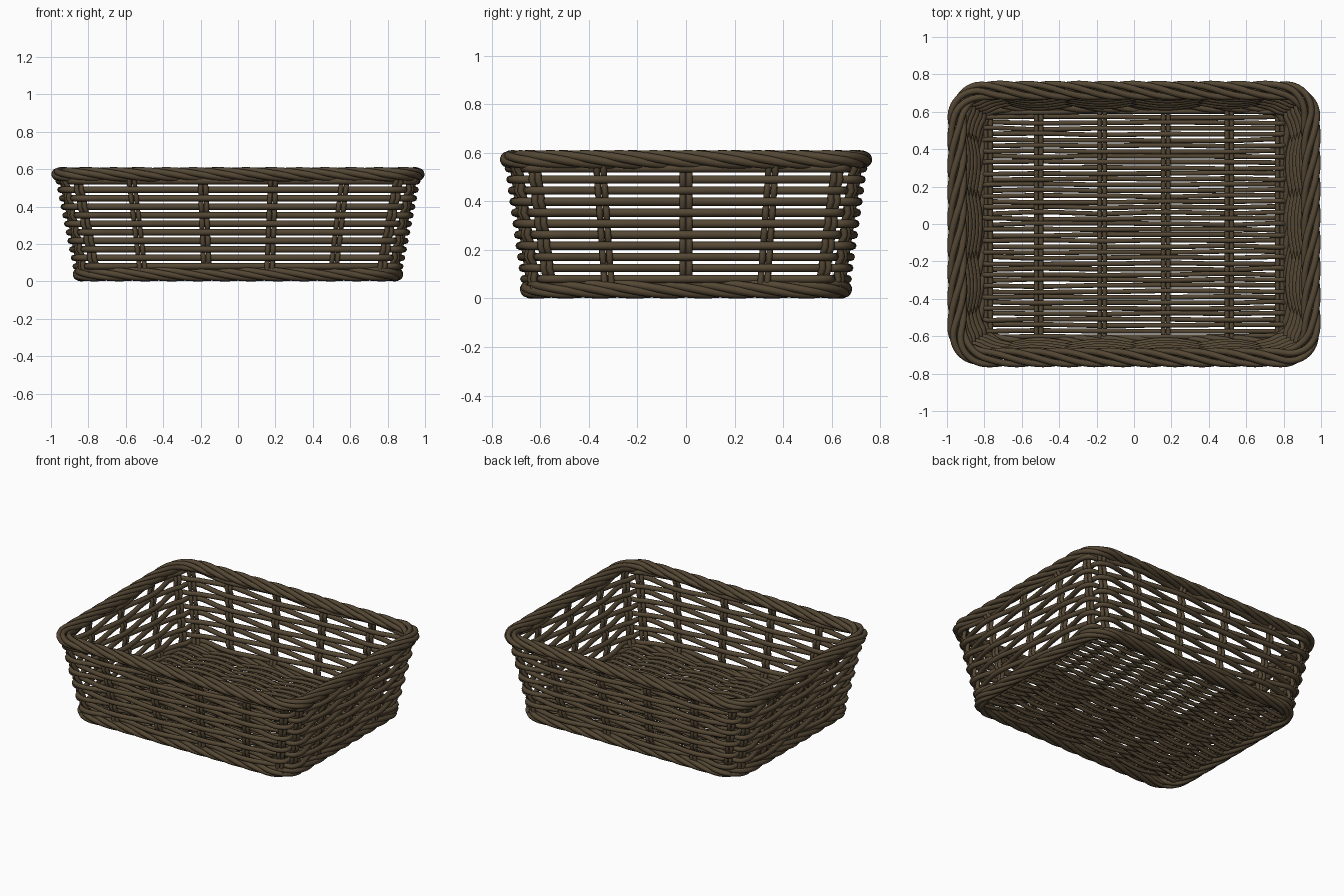
import bpy, math, random
from mathutils import Vector

random.seed(4)
if "Cube" in bpy.data.objects:
    bpy.data.objects.remove(bpy.data.objects["Cube"])

wicker = bpy.data.materials.new("dark brown wicker")
wicker.use_nodes = True
colour = (0.089, 0.063, 0.034, 1)
wicker.diffuse_color = colour
wicker.node_tree.nodes["Principled BSDF"].inputs["Base Color"].default_value = colour
wicker.node_tree.nodes["Principled BSDF"].inputs["Roughness"].default_value = 0.8

CORNER = 0.15
UP = Vector((0, 0, 1))


def strands(name, paths, radius, closed=False):
    """Sweep a round cane along every path and keep the result as one mesh."""
    curve = bpy.data.curves.new(name, 'CURVE')
    curve.dimensions = '3D'
    curve.bevel_depth = radius
    curve.bevel_resolution = 2
    curve.use_fill_caps = True
    for path in paths:
        spline = curve.splines.new('POLY')
        spline.points.add(len(path) - 1)
        for point, co in zip(spline.points, path):
            point.co = (*co, 1)
        spline.use_cyclic_u = closed
        spline.use_smooth = True
    temp = bpy.data.objects.new(name + "_path", curve)
    bpy.context.collection.objects.link(temp)
    graph = bpy.context.evaluated_depsgraph_get()
    mesh = bpy.data.meshes.new_from_object(temp.evaluated_get(graph))
    bpy.data.objects.remove(temp)
    mesh.name = name
    mesh.materials.clear()
    mesh.materials.append(wicker)
    obj = bpy.data.objects.new(name, mesh)
    bpy.context.collection.objects.link(obj)
    return obj


def wall(t, z):
    """Point and outward direction on the flared wall; t runs 0-4, one unit per side."""
    hx, hy = 0.84 + 0.2 * (z - 0.045), 0.64 + 0.14 * (z - 0.045)
    side, f = int(t % 4), 2 * (t % 1) - 1
    u, v = [(f, -1), (1, f), (-f, 1), (-1, -f)][side]
    sharp = Vector((u * hx, v * hy, z))
    core = Vector((max(CORNER - hx, min(hx - CORNER, sharp.x)),
                   max(CORNER - hy, min(hy - CORNER, sharp.y)), z))
    out = (sharp - core).normalized()
    return core + out * CORNER, out


# Stake positions around the wall
long_side = [-0.92, -0.606, -0.2, 0.2, 0.606, 0.92]
short_side = [-0.89, -0.5, 0, 0.5, 0.89]
stakes = [side + (p + 1) / 2 for side in range(4)
          for p in (short_side if side % 2 else long_side)]
rows = [0.08 + 0.0455 * i for i in range(11)]

# Horizontal weavers, passing in front of and behind alternate stakes
STEPS = 12
weavers = []
for r, z in enumerate(rows):
    path = []
    for k, t0 in enumerate(stakes):
        t1 = stakes[k + 1] if k + 1 < len(stakes) else stakes[0] + 4
        for s in range(STEPS):
            f = s / STEPS
            p, out = wall(t0 + (t1 - t0) * f, z)
            path.append(p + out * 0.021 * (-1) ** (k + r) * math.cos(math.pi * f))
    weavers.append(path)
strands("wall_weavers", weavers, 0.017, True)

# Paired upright stakes, bending gently the opposite way
uprights = []
for k, t in enumerate(stakes):
    for shift in (-0.014, 0.014):
        path = []
        for r in range(2 * len(rows) - 1):
            z = rows[0] + 0.02275 * r
            p, out = wall(t, z)
            bend = -0.009 * (-1) ** k * math.cos(math.pi * r / 2)
            path.append(p + out * bend + out.cross(UP) * shift)
        for z, end in ((0.03, 0), (0.575, len(path) + 1)):
            p, out = wall(t, z)
            path.insert(end, p + out.cross(UP) * shift)
        uprights.append(path)
strands("wall_stakes", uprights, 0.0135)


def rope(name, z, wide, tall, radius, turns, count=5):
    """Twisted border following the wall outline."""
    base = [wall(i / 70, z) for i in range(280)]
    run = [0]
    for i in range(len(base)):
        run.append(run[-1] + (base[(i + 1) % len(base)][0] - base[i][0]).length)
    paths = []
    for c in range(count):
        path = []
        for (p, out), d in zip(base, run):
            a = math.tau * (c / count - turns * d / run[-1])
            path.append(p + out * wide * math.cos(a) + UP * tall * math.sin(a))
        paths.append(path)
    strands(name, paths, radius, True)


rope("rim_braid", 0.572, 0.035, 0.021, 0.0175, 9)
rope("base_braid", 0.038, 0.028, 0.021, 0.017, 8)

# Paired floor ribs running front to back
FLOOR = 0.042
ribs = [-0.78, -0.51, -0.17, 0.17, 0.51, 0.78]
strands("floor_ribs", [[(x + s, y, FLOOR) for y in (-0.64, 0, 0.64)]
                       for x in ribs for s in (-0.013, 0.013)], 0.0125)

# Floor weavers running side to side, slightly uneven
knots = [-0.82] + ribs + [0.82]
canes = []
for n in range(41):
    y0 = -0.6 + 0.03 * n
    drift = [random.uniform(-0.005, 0.005) for _ in knots]
    path = []
    for k in range(len(knots) - 1):
        lift = [0 if j in (0, len(knots) - 1) else 0.02 * (-1) ** (j + n)
                for j in (k, k + 1)]
        for s in range(8):
            f = s / 8
            e = (1 - math.cos(math.pi * f)) / 2
            path.append((knots[k] + (knots[k + 1] - knots[k]) * f,
                         y0 + drift[k] + (drift[k + 1] - drift[k]) * e,
                         FLOOR + lift[0] + (lift[1] - lift[0]) * e))
    path.append((knots[-1], y0 + drift[-1], FLOOR))
    canes.append(path)
strands("floor_weavers", canes, 0.0125)
